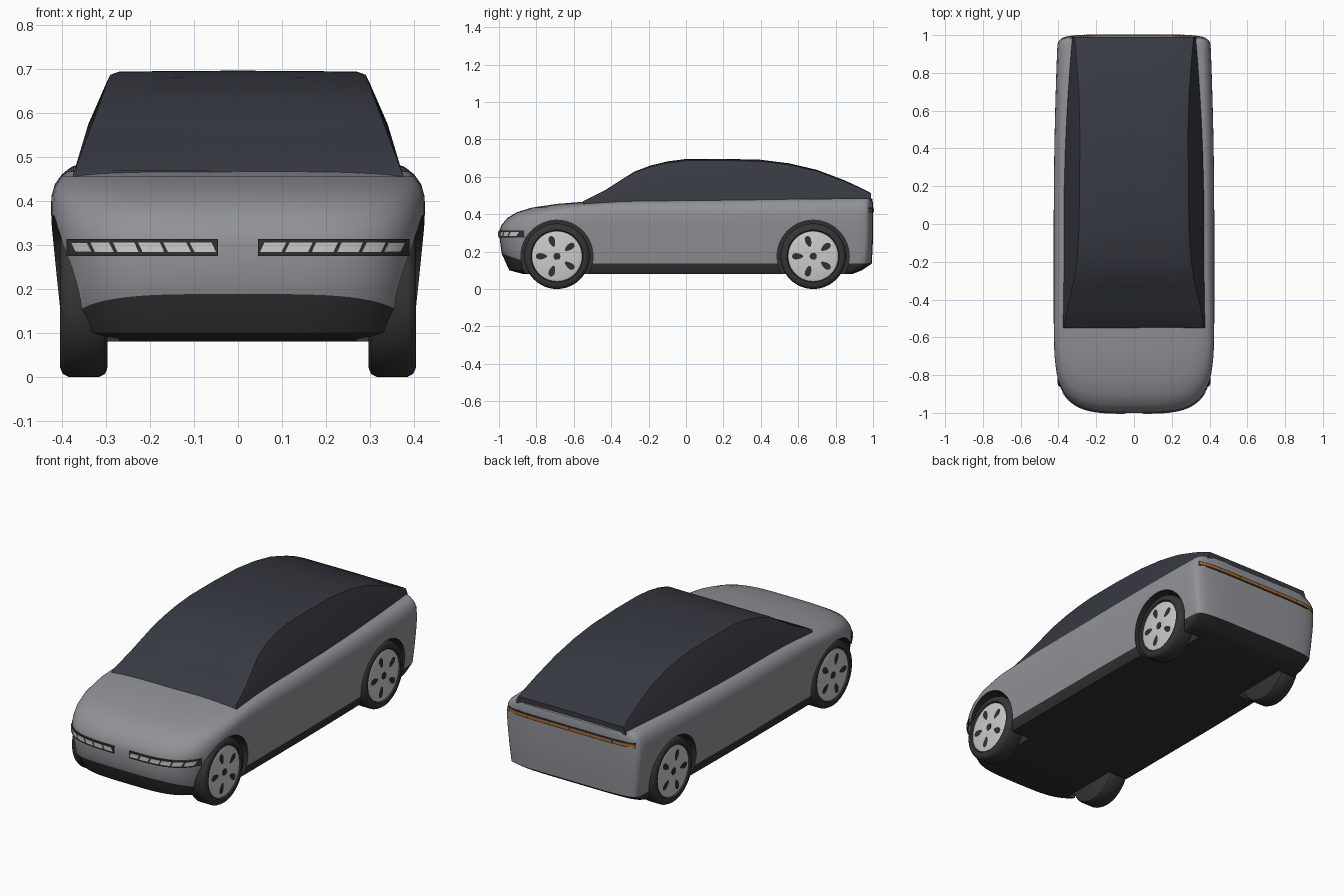
import bpy, bmesh, math
from mathutils import Vector

if "Cube" in bpy.data.objects:
    bpy.data.objects.remove(bpy.data.objects["Cube"])


def material(name, rgb):
    m = bpy.data.materials.new(name)
    m.diffuse_color = (*rgb, 1)
    m.use_nodes = True
    m.node_tree.nodes["Principled BSDF"].inputs["Base Color"].default_value = m.diffuse_color
    return m


PAINT = material("paint", (0.28, 0.29, 0.31))
TRIM = material("dark_trim", (0.03, 0.03, 0.03))
GLASS = material("dark_glass", (0.036, 0.041, 0.052))
RUBBER = material("rubber", (0.035, 0.035, 0.036))
ALLOY = material("alloy", (0.6, 0.6, 0.6))
LAMP = material("white_lamp", (0.8, 0.8, 0.8))
AMBER = material("amber_lamp", (0.45, 0.16, 0.02))


def finish(name, bm, mats, angle=35):
    bmesh.ops.recalc_face_normals(bm, faces=bm.faces)
    me = bpy.data.meshes.new(name)
    bm.to_mesh(me)
    bm.free()
    ob = bpy.data.objects.new(name, me)
    bpy.context.collection.objects.link(ob)
    for m in mats:
        me.materials.append(m)
    smooth(ob, angle)
    return ob


def smooth(ob, angle):
    bpy.ops.object.select_all(action='DESELECT')
    ob.select_set(True)
    bpy.context.view_layer.objects.active = ob
    bpy.ops.object.shade_smooth_by_angle(angle=math.radians(angle))


def loft(name, rings, mats, dark_rows=0, angle=35):
    """Skin closed rings with quads and cap both ends."""
    bm = bmesh.new()
    rows = [[bm.verts.new(p) for p in r] for r in rings]
    n = len(rows[0])
    for k, (a, b) in enumerate(zip(rows, rows[1:])):
        for i in range(n):
            f = bm.faces.new((a[i], a[(i + 1) % n], b[(i + 1) % n], b[i]))
            f.material_index = 1 if k < dark_rows else 0
    cap = bm.faces.new(rows[0])
    cap.material_index = 1 if dark_rows else 0
    bm.faces.new(rows[-1])
    return finish(name, bm, mats, angle)


# Plan outline of the body at one height: soft nose, squarer tail
NOSE_L, NOSE_N, TAIL_L, TAIL_N = 0.45, 3.8, 0.08, 5.0


def outline(z, yf, w, yr, nose_lift=0.0):
    half = []
    for i in range(19):
        t = math.pi / 2 * i / 18
        half.append((w * math.sin(t) ** (2 / NOSE_N),
                     yf + NOSE_L * (1 - max(0, math.cos(t)) ** (2 / NOSE_N))))
    y0, y1 = yf + NOSE_L, yr - TAIL_L
    half += [(w, y0 + (y1 - y0) * i / 10) for i in range(1, 10)]
    for i in range(13):
        t = math.pi / 2 * i / 12
        half.append((w * max(0, math.cos(t)) ** (2 / TAIL_N), y1 + TAIL_L * math.sin(t) ** (2 / TAIL_N)))
    half[-1] = (0, yr)
    pts = []
    for x, y in half:
        x *= 1 - 0.05 * max(0, y) ** 2
        lift = nose_lift * min(1, max(0, (-y - 0.82) / 0.17))
        tilt = 0.014 * min(1, max(0, y)) if z > 0.43 else 0
        pts.append(Vector((x, y, z + lift + tilt)))
    return pts + [Vector((-p.x, p.y, p.z)) for p in pts[-2:0:-1]]


# Body shell
levels = [(0.08, -0.87, 0.385, 0.89), (0.10, -0.945, 0.395, 0.94), (0.135, -0.985, 0.402, 0.993, 0.055),
          (0.22, -0.99, 0.411, 0.998), (0.30, -1.0, 0.419, 1.0), (0.34, -0.988, 0.423, 1.0),
          (0.38, -0.955, 0.425, 1.0), (0.41, -0.905, 0.424, 1.0), (0.435, -0.825, 0.417, 1.0),
          (0.455, -0.69, 0.403, 0.998), (0.467, -0.54, 0.388, 0.996), (0.471, -0.47, 0.375, 0.99)]
body = loft("body_shell", [outline(*l) for l in levels], [PAINT, TRIM], dark_rows=2)

# Wheel arches, cut out with cylinders
AXLES, WHEEL_Z = (-0.69, 0.68), 0.175
for y in AXLES:
    for s in (1, -1):
        bpy.ops.mesh.primitive_cylinder_add(vertices=64, radius=0.193, depth=0.24,
                                            location=(s * 0.39, y, WHEEL_Z), rotation=(0, math.pi / 2, 0))
        cutter = bpy.context.object
        cutter.data.materials.append(TRIM)
        cutter.hide_render = True
        mod = body.modifiers.new("arch", 'BOOLEAN')
        mod.operation, mod.solver, mod.object = 'DIFFERENCE', 'EXACT', cutter
        mod.material_mode = 'TRANSFER'
        bpy.context.view_layer.objects.active = body
        bpy.ops.object.modifier_apply(modifier=mod.name)
        bpy.data.objects.remove(cutter)
smooth(body, 35)

# Glass cabin
profile = [(-0.53, 0.470), (-0.42, 0.528), (-0.34, 0.582), (-0.27, 0.628), (-0.19, 0.658), (-0.10, 0.680),
           (0.0, 0.693), (0.2, 0.694), (0.4, 0.689), (0.55, 0.67), (0.70, 0.635), (0.85, 0.578),
           (0.93, 0.541), (0.99, 0.510)]
rings = []
for y, zt in profile:
    wb = 0.376 - 0.046 * max(0, y) ** 2
    zb = 0.455 + 0.014 * max(0, y)
    h = zt - zb
    wt = wb - 0.36 * h
    half = [(wb, zb), ((wb + wt) / 2 + 0.03 * h, zb + 0.5 * h), (wt + 0.035 * h, zt - 0.1 * h),
            (wt, zt - 0.03 * h), (wt - 0.02, zt), (wt * 0.5, zt + 0.001), (0, zt + 0.002)]
    bow = 0.02 * max(0, min(1, (-0.1 - y) / 0.4))
    pts = [Vector((x, y - bow * (x / 0.37) ** 2, z)) for x, z in half]
    rings.append(pts + [Vector((-p.x, p.y, p.z)) for p in pts[-2::-1]])
loft("glass_cabin", rings, [GLASS], angle=30)


# Lamp strips that follow the nose or the tail
def nose_y(x):
    return -1.0 + NOSE_L * (1 - (1 - (abs(x) / 0.419) ** NOSE_N) ** (1 / NOSE_N))


def tail_y(x):
    return 1 - TAIL_L + TAIL_L * (1 - (abs(x) / 0.404) ** TAIL_N) ** (1 / TAIL_N)


def strip(name, curve, out, x0, x1, z0, z1, mat, side=1, slant=0.0):
    rings = []
    for i in range(13):
        ring = []
        for z, dx, d in ((z0, 0, out), (z1, slant, out), (z1, slant, -out * 3), (z0, 0, -out * 3)):
            x = x0 + (x1 - x0) * i / 12 + dx
            e = 0.001
            n = Vector((curve(x + e) - curve(x - e), -2 * e)).normalized()
            n *= -1 if (n.y > 0) == (curve is nose_y) else 1
            ring.append(Vector((side * (x + n.x * d), curve(x) + n.y * d, z)))
        rings.append(ring)
    loft(name, rings, [mat])


for s, tag in ((1, "left"), (-1, "right")):
    strip(f"headlight_bezel_{tag}", nose_y, 0.003, 0.046, 0.387, 0.275, 0.313, TRIM, s)
    edges = [0.048, 0.105, 0.165, 0.222, 0.278, 0.328, 0.372]
    for k, (a, b) in enumerate(zip(edges, edges[1:])):
        strip(f"headlight_{tag}_{k}", nose_y, 0.005, a + 0.002, b - 0.006, 0.284, 0.305, LAMP, s, 0.01)
strip("tail_bezel", tail_y, 0.002, -0.385, 0.385, 0.409, 0.436, TRIM)
for k in range(6):
    a = -0.382 + k * 0.1275
    strip(f"tail_light_{k}", tail_y, 0.004, a, a + 0.1235, 0.415, 0.429, AMBER)


# Wheels
def lathe(name, prof, s, y, mat):
    bm = bmesh.new()
    vs = [bm.verts.new((s * x, y, WHEEL_Z + r)) for x, r in prof]
    es = [bm.edges.new(p) for p in zip(vs, vs[1:])]
    bmesh.ops.spin(bm, geom=vs + es, cent=(0, y, WHEEL_Z), axis=(1, 0, 0), angle=2 * math.pi, steps=48)
    bmesh.ops.remove_doubles(bm, verts=bm.verts, dist=1e-5)
    finish(name, bm, [mat], 40)


tyre = [(0.297, 0.0), (0.297, 0.155), (0.302, 0.168), (0.315, 0.175), (0.385, 0.175),
        (0.398, 0.168), (0.404, 0.155), (0.404, 0.140), (0.396, 0.135)]
rim = [(0.385, 0.136), (0.398, 0.134), (0.402, 0.12), (0.402, 0.03), (0.402, 0.0)]
for y, end in zip(AXLES, ("front", "rear")):
    for s, tag in ((1, "left"), (-1, "right")):
        lathe(f"{end}_tyre_{tag}", tyre, s, y, RUBBER)
        lathe(f"{end}_rim_{tag}", rim, s, y, ALLOY)
        lathe(f"{end}_hub_{tag}", [(0.398, 0.019), (0.4045, 0.018), (0.4045, 0)], s, y, TRIM)
        # five oval rim openings
        bm = bmesh.new()
        for k in range(5):
            a = math.pi + k * math.tau / 5
            loop = []
            for i in range(16):
                t = math.tau * i / 16
                u = 0.083 + 0.030 * math.cos(t)
                v = (0.016 + 0.005 * math.cos(t)) * math.sin(t)
                loop.append(bm.verts.new((s * 0.4035, y + u * math.cos(a) - v * math.sin(a),
                                          WHEEL_Z + u * math.sin(a) + v * math.cos(a))))
            bm.faces.new(loop if s > 0 else loop[::-1])
        me_ob = finish(f"{end}_rim_openings_{tag}", bm, [TRIM])
        if me_ob.data.polygons[0].normal.x * s < 0:
            me_ob.data.flip_normals()
